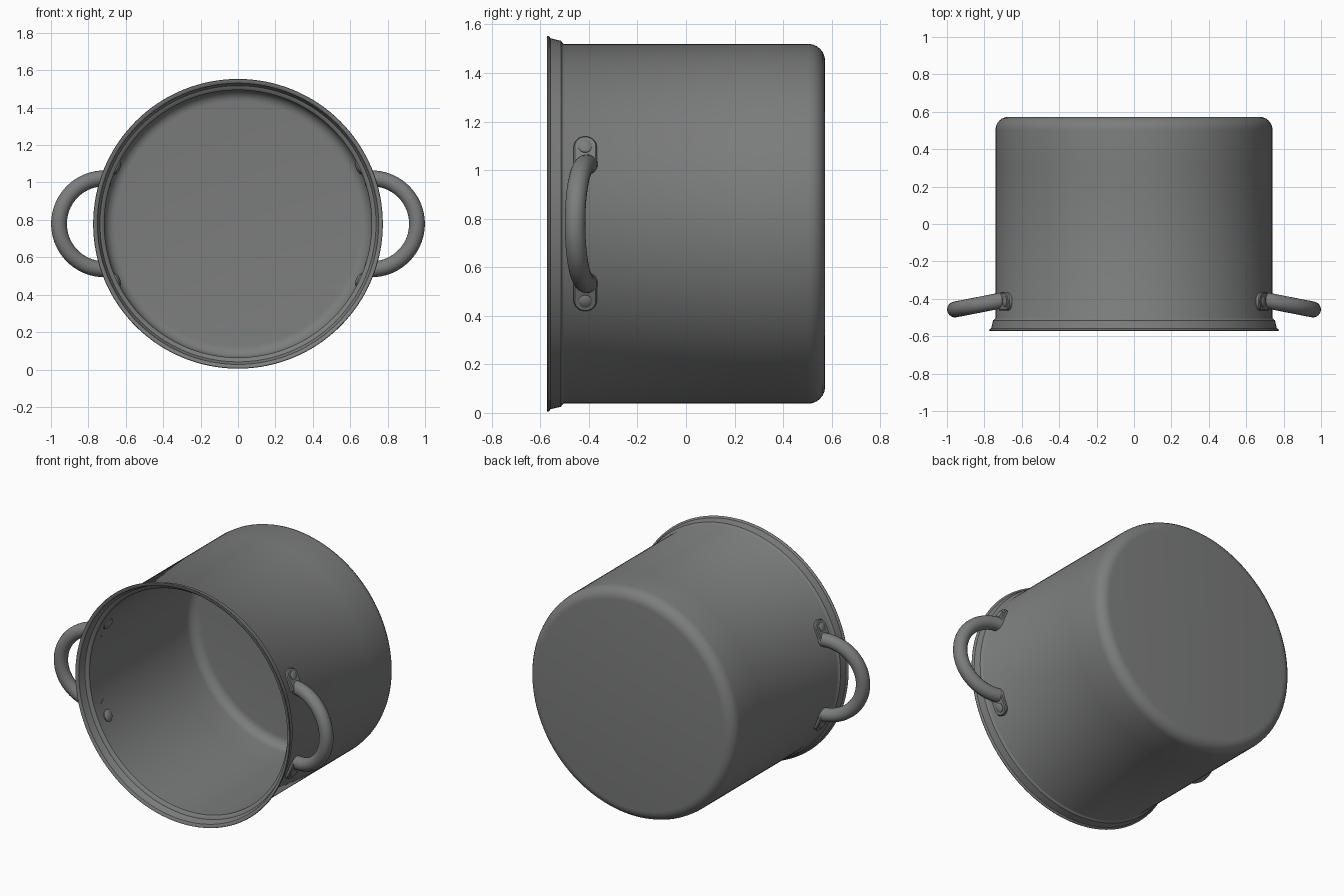
import bpy, bmesh, math
from mathutils import Vector, Matrix

if "Cube" in bpy.data.objects:
    bpy.data.objects.remove(bpy.data.objects["Cube"])

CZ = 0.779                # height of the pot's axis (pot lies on its side)
HANDLE_Y = -0.415         # rivet position along the axis

steel = bpy.data.materials.new("grey steel")
steel.diffuse_color = (0.2, 0.205, 0.203, 1)
steel.use_nodes = True
steel.node_tree.nodes["Principled BSDF"].inputs["Base Color"].default_value = steel.diffuse_color


def finish(bm, name, angle=35, mirror=False):
    bmesh.ops.remove_doubles(bm, verts=bm.verts, dist=1e-5)
    bmesh.ops.recalc_face_normals(bm, faces=bm.faces)
    me = bpy.data.meshes.new(name)
    bm.to_mesh(me)
    bm.free()
    ob = bpy.data.objects.new(name, me)
    bpy.context.collection.objects.link(ob)
    me.materials.append(steel)
    bpy.ops.object.select_all(action='DESELECT')
    ob.select_set(True)
    bpy.context.view_layer.objects.active = ob
    bpy.ops.object.shade_smooth_by_angle(angle=math.radians(angle))
    if mirror:
        ob.modifiers.new("mirror", 'MIRROR').use_mirror_merge = False
    return ob


def lathe(profile, matrix, segments):
    """Spin (radius, height) points about local z, then place with matrix."""
    bm = bmesh.new()
    vs = [bm.verts.new((r, 0, h)) for r, h in profile]
    es = [bm.edges.new(p) for p in zip(vs, vs[1:])]
    bmesh.ops.spin(bm, geom=vs + es, cent=(0, 0, 0), axis=(0, 0, 1),
                   angle=2 * math.pi, steps=segments, use_merge=True)
    bmesh.ops.transform(bm, matrix=matrix, verts=bm.verts)
    return bm


def fillet(cr, ch, rad, a0, a1, n=6):
    return [(cr + rad * math.cos(math.radians(a0 + (a1 - a0) * i / n)),
             ch + rad * math.sin(math.radians(a0 + (a1 - a0) * i / n)))
            for i in range(n + 1)]


# Pot shell: outer base, wall, flared rim, ledge, inner wall and floor
profile = [(0, 0.573)]
profile += fillet(0.671, 0.503, 0.07, 90, 0)
profile += [(0.741, 0.3), (0.741, -0.503), (0.744, -0.508), (0.754, -0.515),
            (0.757, -0.53), (0.764, -0.558), (0.772, -0.563), (0.7745, -0.568),
            (0.772, -0.573), (0.764, -0.573), (0.752, -0.565), (0.741, -0.528),
            (0.738, -0.522), (0.72, -0.515), (0.715, -0.508), (0.715, 0.3)]
profile += fillet(0.655, 0.488, 0.06, 0, 90)
profile += [(0, 0.548)]
along_y = Matrix.Translation((0, 0, CZ)) @ Matrix.Rotation(-math.pi / 2, 4, 'X')
finish(lathe(profile, along_y, 128), "pot_shell")

# Loop handle: tilted half ring of round bar ending at the wall
R, CX, BAR = 0.243, 0.714, 0.0425
path = [(0.685, R)]
path += [(CX + R * math.cos(a), R * math.sin(a))
         for a in (math.pi / 2 - math.pi * i / 36 for i in range(37))]
path += [(0.685, -R)]
tilt = math.tan(math.radians(11))
pts = [Vector((x, -0.407 - (x - 0.7) * tilt, CZ + z)) for x, z in path]
side = Vector((tilt, 1, 0)).normalized()      # normal of the handle's plane
bm = bmesh.new()
rings = []
for i, p in enumerate(pts):
    t = (pts[min(i + 1, len(pts) - 1)] - pts[max(i - 1, 0)]).normalized()
    u = t.cross(side)
    rings.append([bm.verts.new(p + BAR * (math.cos(k * math.pi / 10) * u
                                          + math.sin(k * math.pi / 10) * side))
                  for k in range(20)])
for a, b in zip(rings, rings[1:]):
    for k in range(20):
        bm.faces.new((a[k], a[(k + 1) % 20], b[(k + 1) % 20], b[k]))
bm.faces.new(rings[0])
bm.faces.new(rings[-1])
finish(bm, "loop_handle", mirror=True)

# Mounting tabs and rivets at both ends of each handle
for s, label in ((1, "upper"), (-1, "lower")):
    ang = s * math.radians(24.8)
    n = Vector((math.cos(ang), 0, math.sin(ang)))
    out = Vector((-math.sin(ang), 0, math.cos(ang))) * s   # away from handle
    yv = n.cross(out)
    base = Matrix((out, yv, n)).transposed().to_4x4()

    def at(r):
        return Matrix.Translation(Vector((0, HANDLE_Y, CZ)) + n * r) @ base

    # tab: plate with round end, reaching under the bar
    W = 0.048
    arc = [(W * math.cos(a), W * math.sin(a))
           for a in (-math.pi / 2 + math.pi * i / 16 for i in range(17))]
    outline = arc + [(-0.085, W), (-0.085, -W)]
    bm = bmesh.new()
    levels = [(1, -0.012), (1, 0.013), (0.9, 0.019)]
    loops = [[bm.verts.new((x * k, y * k, h)) for x, y in outline]
             for k, h in levels]
    m = len(outline)
    for a, b in zip(loops, loops[1:]):
        for k in range(m):
            bm.faces.new((a[k], a[(k + 1) % m], b[(k + 1) % m], b[k]))
    bm.faces.new(loops[0])
    bm.faces.new(loops[-1])
    bmesh.ops.transform(bm, matrix=at(0.741), verts=bm.verts)
    finish(bm, label + "_tab", mirror=True)

    # outer rivet head
    head = [(0.029, 0), (0.028, 0.022), (0.02, 0.027), (0, 0.029)]
    finish(lathe(head, at(0.741), 20), label + "_outer_rivet", mirror=True)

    # inner rivet dome
    dome = [(0.038, 0.004), (0.037, -0.006), (0.027, -0.013), (0.013, -0.017),
            (0, -0.018)]
    finish(lathe(dome, at(0.715), 16), label + "_inner_rivet", mirror=True)
